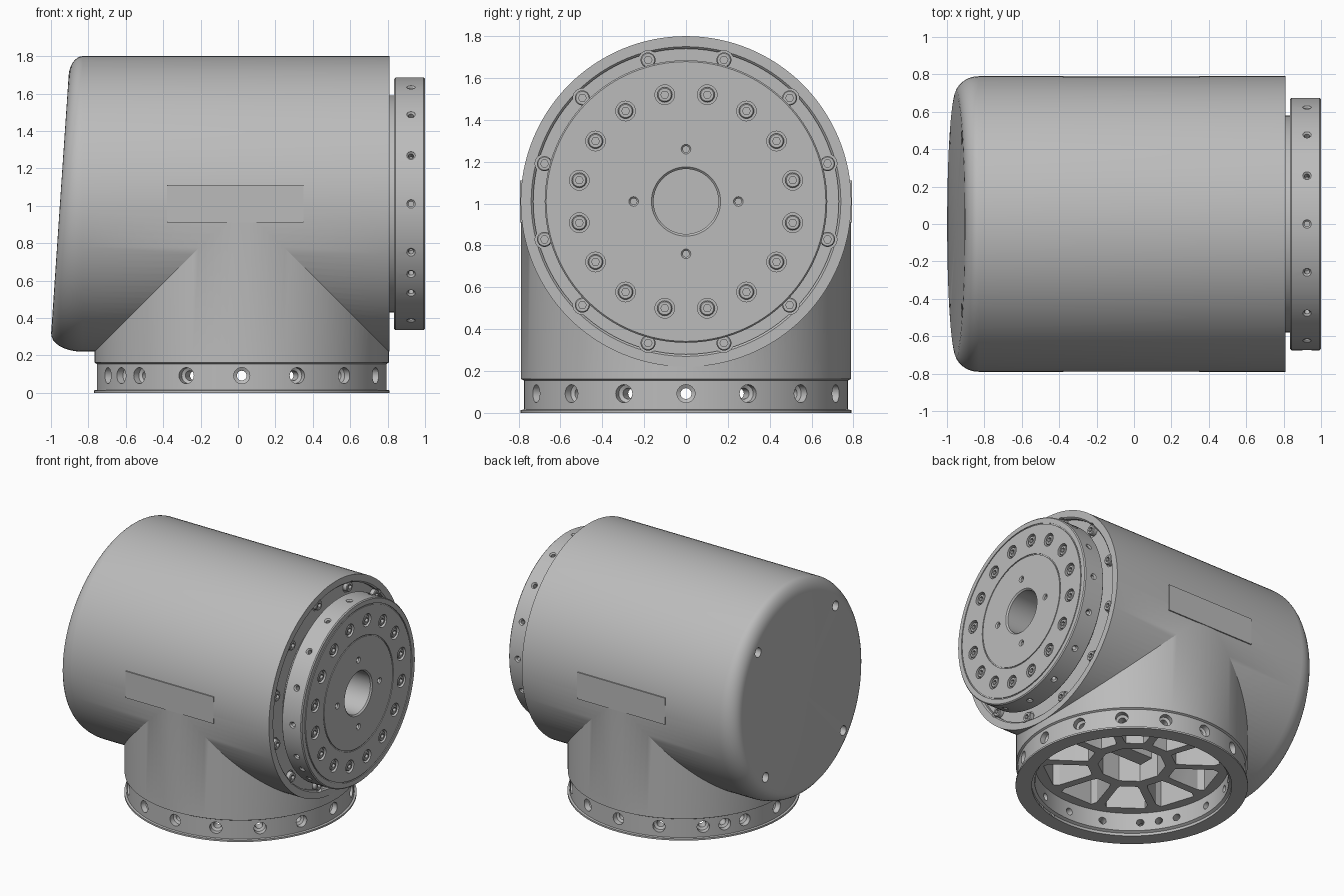
import bpy, bmesh
from math import pi, sin, cos, radians, tau
from mathutils import Matrix, Vector

cube = bpy.data.objects.get("Cube")
if cube:
    bpy.data.objects.remove(cube)

grey = bpy.data.materials.new("machined grey")
grey.use_nodes = True
colour = (0.5, 0.5, 0.5, 1)
grey.diffuse_color = colour
grey.node_tree.nodes["Principled BSDF"].inputs["Base Color"].default_value = colour

AXIS_Z = 1.01      # height of the horizontal axis
BASE_X = 0.02      # centre of the upright tower
R = 0.79
X, Z = Vector((1, 0, 0)), Vector((0, 0, 1))


def place(pos, direction):
    turn = Vector(direction).to_track_quat('Z', 'Y').to_matrix().to_4x4()
    return Matrix.Translation(pos) @ turn


def lathe(bm, profile, matrix, seg=24, loop=False):
    """Spin (radius, height[, 'hex']) points around local z."""
    rings = []
    for r, h, *kind in profile:
        if r == 0:
            rings.append([bm.verts.new(matrix @ Vector((0, 0, h)))] * seg)
            continue
        ring = []
        for i in range(seg):
            a = tau * i / seg
            k = cos(pi / 6) / cos(a % (pi / 3) - pi / 6) if kind else 1
            ring.append(bm.verts.new(matrix @ Vector((r * k * cos(a), r * k * sin(a), h))))
        rings.append(ring)
    pairs = list(zip(rings, rings[1:])) + ([(rings[-1], rings[0])] if loop else [])
    for a, b in pairs:
        for i in range(seg):
            j = (i + 1) % seg
            corners = list(dict.fromkeys((a[i], a[j], b[j], b[i])))
            if len(corners) > 2:
                bm.faces.new(corners)


def prism(bm, outline, z0, z1):
    low = [bm.verts.new((x, y, z0)) for x, y in outline]
    high = [bm.verts.new((x, y, z1)) for x, y in outline]
    bm.faces.new(low)
    bm.faces.new(high)
    n = len(outline)
    for i in range(n):
        j = (i + 1) % n
        bm.faces.new((low[i], low[j], high[j], high[i]))


def finish(bm, name):
    bmesh.ops.recalc_face_normals(bm, faces=bm.faces[:])
    mesh = bpy.data.meshes.new(name)
    bm.to_mesh(mesh)
    bm.free()
    mesh.materials.append(grey)
    ob = bpy.data.objects.new(name, mesh)
    bpy.context.collection.objects.link(ob)
    return ob


def activate(ob):
    bpy.ops.object.select_all(action='DESELECT')
    ob.select_set(True)
    bpy.context.view_layer.objects.active = ob


def combine(ob, bm, operation='DIFFERENCE'):
    """Apply a boolean with a temporary tool shape."""
    tool = finish(bm, "tool")
    tool.hide_render = True
    mod = ob.modifiers.new("cut", 'BOOLEAN')
    mod.operation, mod.object, mod.solver = operation, tool, 'EXACT'
    activate(ob)
    bpy.ops.object.modifier_apply(modifier=mod.name)
    bpy.data.objects.remove(tool)


def smooth(ob):
    activate(ob)
    bpy.ops.object.shade_smooth_by_angle(angle=radians(25))


def around(count, radius, offset=0.0):
    """Points (y, z) spaced evenly around the horizontal axis."""
    for i in range(count):
        a = tau * (i + offset) / count
        yield radius * cos(a), AXIS_Z + radius * sin(a)


def plug(r, h0, h1):
    return [(0, h0), (r, h0), (r, h1), (0, h1)]


along_x = place((0, 0, AXIS_Z), X)
tower_axis = place((BASE_X, 0, 0), Z)

# Horizontal housing, with a rounded and slanted rear cap
bm = bmesh.new()
cap = []
for i in range(9):
    a = pi / 2 * (1 - i / 8)
    cap.append((R - 0.10 * (1 - cos(a)), -0.83 - 0.122 * sin(a)))
lathe(bm, [(0, cap[0][1])] + cap + [(R, 0.81), (0, 0.81)], along_x, 128)
for v in bm.verts:
    if v.co.x < -0.83:
        v.co.x += 0.068 * (v.co.z - AXIS_Z) * (-0.83 - v.co.x) / 0.122
housing = finish(bm, "housing")

# Upright tower with its mounting ring
bm = bmesh.new()
lathe(bm, [(0, 0), (R, 0), (R, 0.013), (0.775, 0.016), (0.775, 0.155),
           (0.788, 0.162), (0.788, 1.0), (0, 1.0)], tower_axis, 128)
combine(housing, bm, 'UNION')

# Front recess and blind bore
bm = bmesh.new()
lathe(bm, [(0, 0.4), (0.155, 0.4), (0.155, 0.775), (0.73, 0.775), (0.73, 0.80),
           (0.755, 0.825), (0, 0.825)], along_x, 96)
combine(housing, bm)

# Seats for the rim bolts and holes in the rear cap
bm = bmesh.new()
for y, z in around(12, 0.70, 0.5):
    lathe(bm, plug(0.045, 0.768, 0.85), place((0, y, z), X))
for y, z in around(4, 0.65, 0.5):
    lathe(bm, plug(0.035, -1.1, -0.86), place((0, y, z), X))
combine(housing, bm)

# Open underside
bm = bmesh.new()
lathe(bm, [(0, -0.02), (0.68, -0.02), (0.68, 0.02), (0.66, 0.03), (0.66, 0.165),
           (0, 0.165)], tower_axis, 96)
combine(housing, bm)

# Central well and the pockets between the spokes
bm = bmesh.new()
lathe(bm, plug(0.23, 0.1, 0.65), tower_axis, 10)
SPOKES = 10
for i in range(SPOKES):
    mid = tau * (i + 0.5) / SPOKES
    outline = []
    for r, half in ((0.30, 0.20), (0.34, 0.23), (0.56, 0.26), (0.60, 0.22)):
        outline.append((r, half))
    points = [(r, -h) for r, h in outline] + [(r, h) for r, h in reversed(outline)]
    prism(bm, [(BASE_X + r * cos(mid + h), r * sin(mid + h)) for r, h in points], 0.1, 0.48)
combine(housing, bm)

# Stepped bolt holes around the mounting ring
bm = bmesh.new()
steps = list(range(16)) + [9.5, 6.5]
for i in steps:
    a = tau * i / 16 
    d = Vector((cos(a), sin(a), 0))
    lathe(bm, [(0, 0.6), (0.026, 0.6), (0.026, 0.725), (0.043, 0.735), (0.043, 0.85), (0, 0.85)],
          place((BASE_X, 0, 0.092), d))
combine(housing, bm)
smooth(housing)

# Flat pads on both sides
for side, label in ((-1, "front"), (1, "back")):
    bm = bmesh.new()
    bmesh.ops.create_cube(bm, size=1, matrix=Matrix.Translation((-0.015, side * 0.77, AXIS_Z))
                          @ Matrix.Diagonal((0.73, 0.044, 0.2, 1)))
    finish(bm, label + "_pad")

# Output flange with neck, bore and face grooves
bm = bmesh.new()
face = []
for r in (0.41, 0.63):
    face += [(r - 0.004, 1.0), (r - 0.004, 0.994), (r + 0.004, 0.994), (r + 0.004, 1.0)]
lathe(bm, [(0.155, 0.77), (0.155, 0.99), (0.165, 1.0)] + face +
      [(0.668, 1.0), (0.675, 0.993), (0.675, 0.842), (0.668, 0.835), (0.58, 0.835), (0.58, 0.77)],
      along_x, 128, loop=True)
flange = finish(bm, "output_flange")

bm = bmesh.new()
for y, z in around(16, 0.52, 0.5):
    lathe(bm, plug(0.047, 0.965, 1.05), place((0, y, z), X))
for y, z in around(4, 0.25):
    lathe(bm, [(0, 0.93), (0.015, 0.93), (0.015, 0.992), (0.023, 1.0), (0.023, 1.05), (0, 1.05)],
          place((0, y, z), X))
for i in list(range(16)) + [9.5]:
    a = tau * i / 16
    lathe(bm, [(0, 0.62), (0.014, 0.62), (0.014, 0.665), (0.023, 0.674), (0.023, 0.72), (0, 0.72)],
          place((0.925, 0, AXIS_Z), (0, cos(a), sin(a))))
combine(flange, bm)
smooth(flange)


# Socket-head bolts
def bolts(name, spots, x, height):
    bm = bmesh.new()
    for y, z in spots:
        lathe(bm, [(0, -0.01), (0.036, -0.01), (0.036, height - 0.005), (0.031, height),
                   (0.019, height, 'hex'), (0.019, height - 0.02, 'hex'), (0, height - 0.02)],
              place((x, y, z), X))
    smooth(finish(bm, name))


bolts("flange_bolts", around(16, 0.52, 0.5), 0.965, 0.031)
bolts("rim_bolts", around(12, 0.70, 0.5), 0.768, 0.035)

# Connector block inside the central well
bm = bmesh.new()
bmesh.ops.create_cube(bm, size=1, matrix=Matrix.Translation((BASE_X, 0, 0.45))
                      @ Matrix.Diagonal((0.26, 0.12, 0.42, 1)))
finish(bm, "inner_connector")
